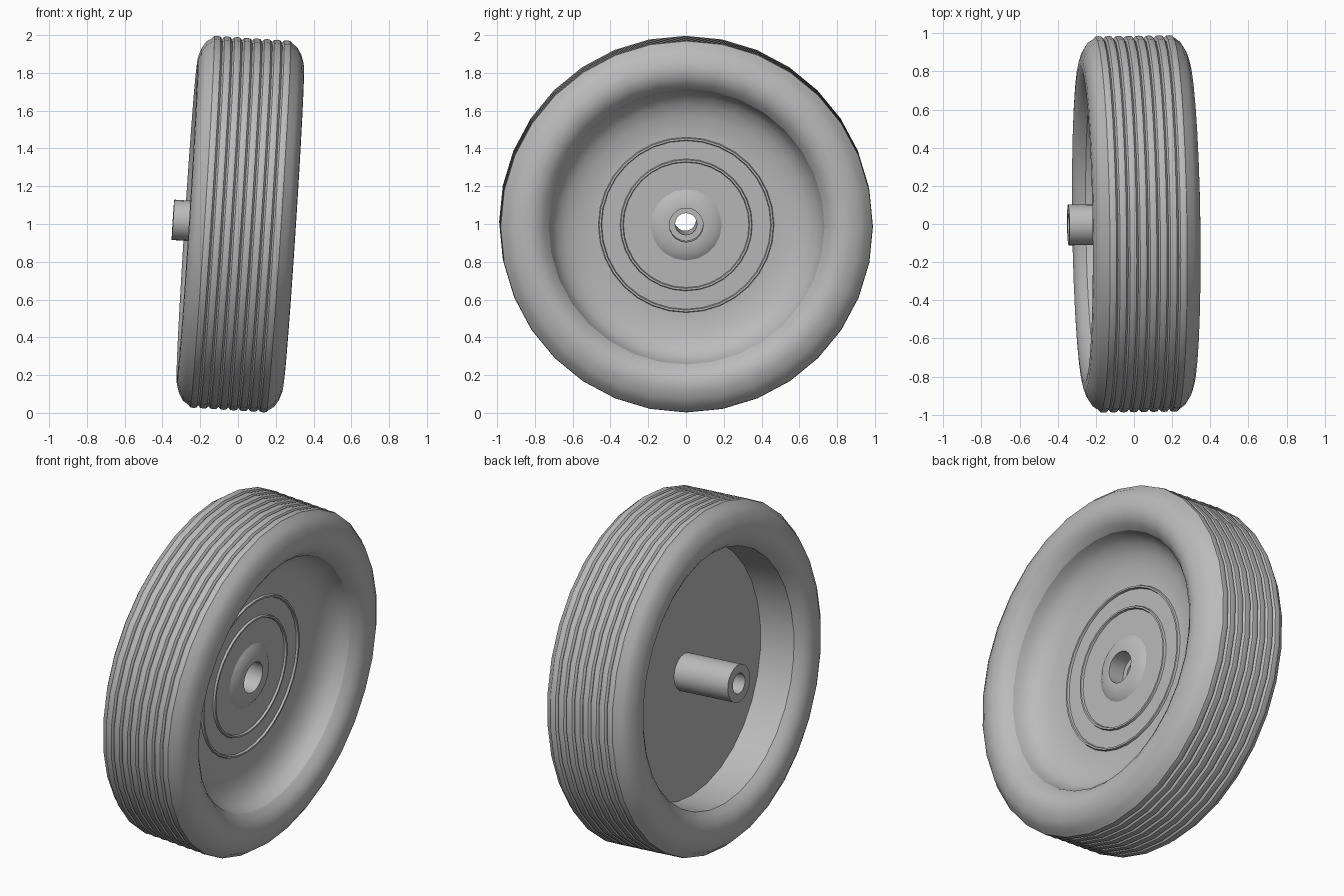
import bpy
import bmesh
import math
from mathutils import Matrix

cube = bpy.data.objects.get("Cube")
if cube:
    bpy.data.objects.remove(cube, do_unlink=True)

grey = bpy.data.materials.new("plain grey")
grey.use_nodes = True
colour = (0.5, 0.5, 0.5, 1)
grey.diffuse_color = colour
grey.node_tree.nodes["Principled BSDF"].inputs["Base Color"].default_value = colour

# Slight lean and toe angle shared by every part
POSE = (Matrix.Translation((0, 0, 1))
        @ Matrix.Rotation(math.radians(0.8), 4, "Z")
        @ Matrix.Rotation(math.radians(3.7), 4, "Y"))


def lathe(name, profile, sides, smooth_angle=35):
    """Spin (axis position, radius) points round the axle; returns the object."""
    bm = bmesh.new()
    rings = []
    for x, r in profile:
        ring = []
        for i in range(sides):
            a = math.tau * i / sides
            ring.append(bm.verts.new((x, r * math.sin(a), r * math.cos(a))))
        rings.append(ring)
    for a, b in zip(rings, rings[1:]):
        for i in range(sides):
            j = (i + 1) % sides
            bm.faces.new((a[i], a[j], b[j], b[i]))
    mesh = bpy.data.meshes.new(name)
    bm.to_mesh(mesh)
    bm.free()
    mesh.materials.append(grey)
    obj = bpy.data.objects.new(name, mesh)
    bpy.context.collection.objects.link(obj)
    obj.matrix_world = POSE
    bpy.ops.object.select_all(action="DESELECT")
    obj.select_set(True)
    bpy.context.view_layer.objects.active = obj
    bpy.ops.object.shade_smooth_by_angle(angle=math.radians(smooth_angle))
    return obj


# Tyre: rounded sidewalls and a ribbed tread
MID, TREAD, RIBS = 0.012, 0.212, 8
sidewall = [(0.218, 0.73), (0.25, 0.757), (0.272, 0.79), (0.283, 0.83),
            (0.28, 0.87), (0.265, 0.915), (0.242, 0.953), (TREAD, 0.974)]
tread = []
pitch = 2 * TREAD / RIBS
for n in range(RIBS):
    left = MID - TREAD + n * pitch
    for offset, radius in ((0, 0.972), (0.18, 0.984), (0.5, 0.987), (0.82, 0.984)):
        tread.append((left + offset * pitch, radius))
back_wall = [(MID - x, r) for x, r in sidewall]
front_wall = [(MID + x, r) for x, r in reversed(sidewall)]
tyre_profile = back_wall[:-1] + tread + front_wall
lathe("tyre", tyre_profile, 32)

# Front dish: concave bowl and flat web carrying two raised rings
WEB = 0.075
dish = [(0.23, 0.73), (0.18, 0.715), (0.14, 0.685), (0.108, 0.64),
        (0.087, 0.58), (WEB, 0.5)]
for radius in (0.465, 0.35):
    dish += [(WEB, radius), (WEB + 0.012, radius - 0.004),
             (WEB + 0.012, radius - 0.014), (WEB, radius - 0.018)]
dish.append((WEB, 0.1))
lathe("front_dish", dish, 32)

# Back recess: deep straight wall and flat web
lathe("back_recess", [(0.005, 0.09), (0.005, 0.72), (-0.206, 0.73)], 32)

# Hub: chamfered boss, stepped bore and long rear sleeve
hub = [(WEB - 0.01, 0.188), (WEB, 0.188), (0.1, 0.15), (0.1, 0.09),
       (0.0, 0.09), (0.0, 0.058), (-0.345, 0.058), (-0.345, 0.107),
       (0.01, 0.107)]
lathe("hub_sleeve", hub, 20)
